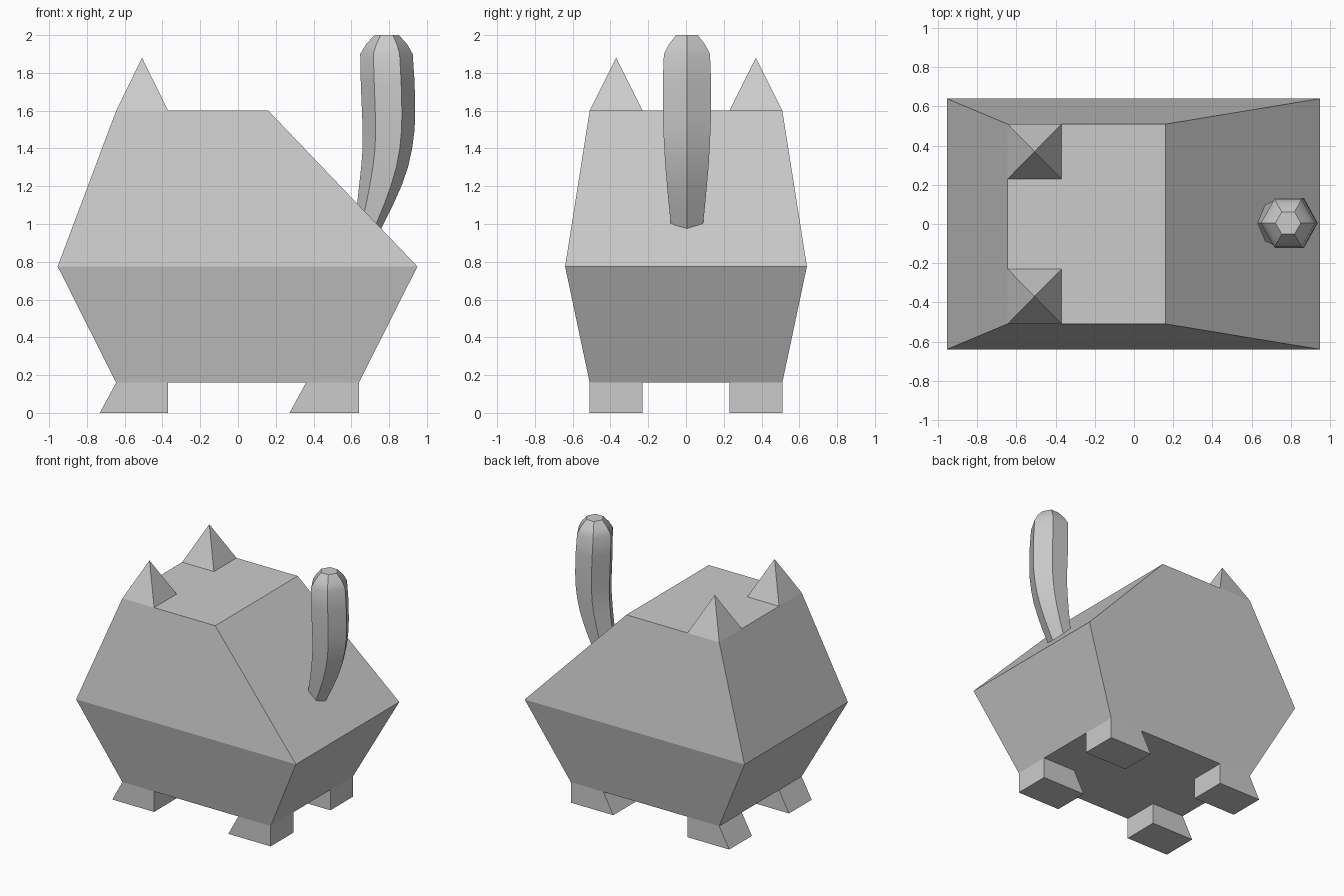
import bpy, bmesh
from math import cos, sin, pi, radians

if "Cube" in bpy.data.objects:
    bpy.data.objects.remove(bpy.data.objects["Cube"])


def loft(name, rings, mirror=False):
    """Skin a stack of equal-length point rings and cap both ends."""
    bm = bmesh.new()
    loops = [[bm.verts.new(p) for p in ring] for ring in rings]
    n = len(loops[0])
    for a, b in zip(loops, loops[1:]):
        for i in range(n):
            j = (i + 1) % n
            bm.faces.new((a[i], a[j], b[j], b[i]))
    bm.faces.new(loops[0][::-1])
    bm.faces.new(loops[-1])
    bmesh.ops.remove_doubles(bm, verts=bm.verts, dist=1e-5)
    bmesh.ops.recalc_face_normals(bm, faces=bm.faces)
    mesh = bpy.data.meshes.new(name)
    bm.to_mesh(mesh)
    bm.free()
    ob = bpy.data.objects.new(name, mesh)
    bpy.context.collection.objects.link(ob)
    if mirror:
        mod = ob.modifiers.new("Mirror", 'MIRROR')
        mod.use_axis = (False, True, False)
    return ob


def rect(x0, x1, y0, y1, z):
    return [(x0, y0, z), (x1, y0, z), (x1, y1, z), (x0, y1, z)]


def hexagon(z, x0, x1, half_y):
    cx, rx, ry = (x0 + x1) / 2, (x1 - x0) / 2, half_y / sin(pi / 3)
    return [(cx + rx * cos(i * pi / 3), 0.005 + ry * sin(i * pi / 3), z)
            for i in range(6)]


# Body: two tapered blocks meeting at the widest line
loft("body", [rect(-0.645, 0.64, -0.51, 0.51, 0.16),
              rect(-0.955, 0.95, -0.64, 0.64, 0.775),
              rect(-0.645, 0.16, -0.51, 0.51, 1.6)])

# Ears: pyramids on the front corners of the head
loft("ears", [rect(-0.645, -0.37, 0.23, 0.51, 1.6),
              rect(-0.508, -0.508, 0.37, 0.37, 1.88)], mirror=True)

# Legs: short blocks with toes jutting toward -x
for name, x0, x1 in (("front_legs", -0.645, -0.37), ("back_legs", 0.36, 0.64)):
    loft(name, [rect(x0 - 0.087, x1, 0.23, 0.51, 0),
                rect(x0, x1, 0.23, 0.51, 0.16)], mirror=True)

# Tail: six-sided, curving up from the back slope (z, left x, right x, half depth)
tail_profile = [(0.95, 0.608, 0.745, 0.080), (1.10, 0.630, 0.820, 0.096),
                (1.20, 0.641, 0.865, 0.105), (1.30, 0.652, 0.900, 0.114),
                (1.40, 0.660, 0.922, 0.120), (1.50, 0.660, 0.935, 0.125),
                (1.60, 0.656, 0.938, 0.128), (1.75, 0.650, 0.935, 0.128),
                (1.90, 0.647, 0.925, 0.122), (1.95, 0.677, 0.897, 0.096),
                (2.00, 0.722, 0.852, 0.057)]
tail = loft("tail", [hexagon(*p) for p in tail_profile])
bpy.ops.object.select_all(action='DESELECT')
tail.select_set(True)
bpy.context.view_layer.objects.active = tail
bpy.ops.object.shade_smooth_by_angle(angle=radians(40))
